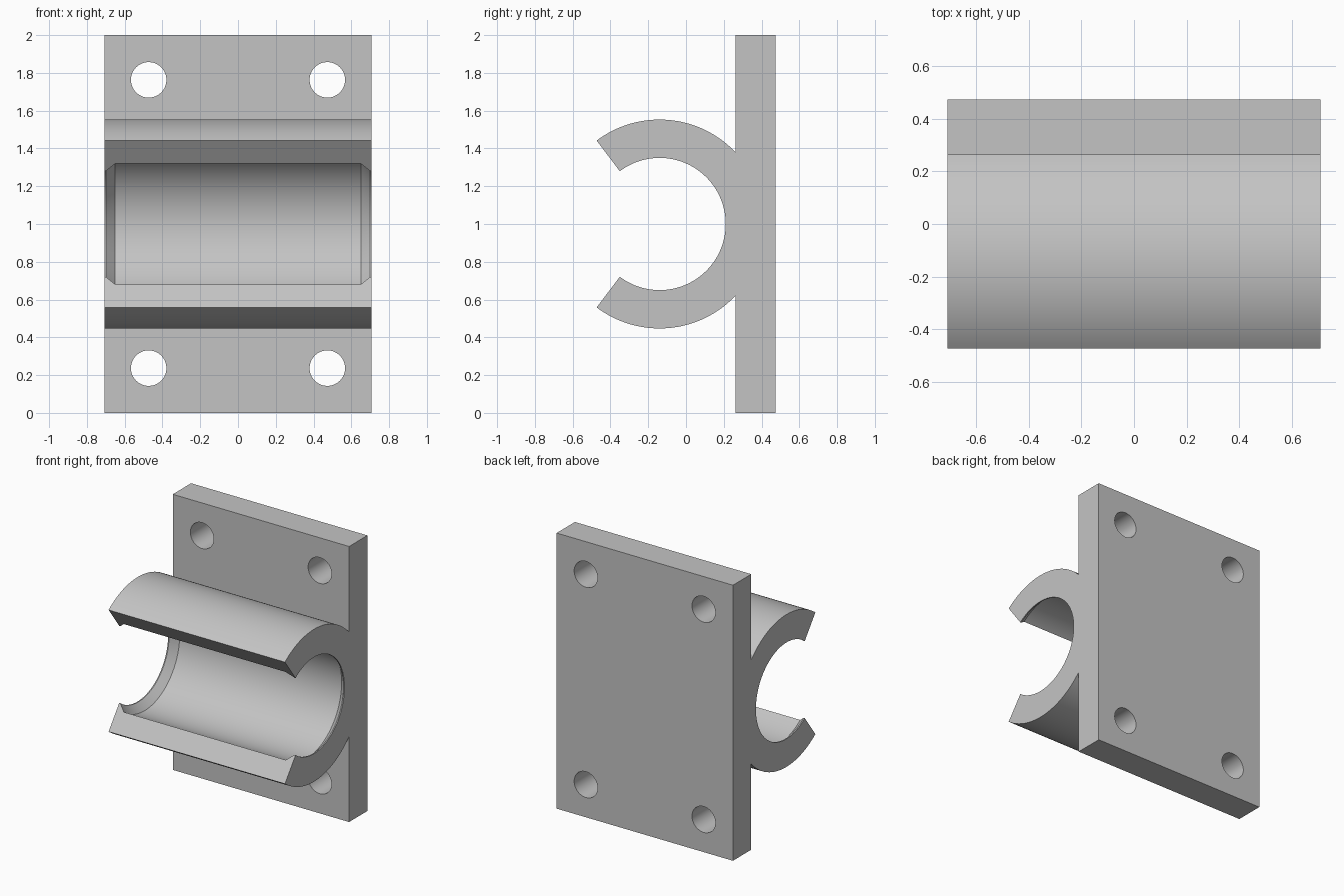
import bpy, bmesh, math
from mathutils import Matrix, Vector

cube = bpy.data.objects.get("Cube")
if cube:
    bpy.data.objects.remove(cube, do_unlink=True)

# Main dimensions
HALF_W = 0.708                    # half width along x
BACK, FRONT = 0.473, 0.263        # plate faces in y
CY, CZ = -0.14, 1.0               # clamp axis
R_OUT, R_LIP, R_BORE = 0.553, 0.35, 0.4
OPEN = math.radians(127)          # where the jaws end, measured from +y

grey = bpy.data.materials.new("plain grey")
grey.use_nodes = True
colour = (0.55, 0.55, 0.55, 1)
grey.diffuse_color = colour
grey.node_tree.nodes["Principled BSDF"].inputs["Base Color"].default_value = colour


def finish(name, bm):
    bmesh.ops.recalc_face_normals(bm, faces=bm.faces)
    mesh = bpy.data.meshes.new(name)
    bm.to_mesh(mesh)
    bm.free()
    mesh.materials.append(grey)
    obj = bpy.data.objects.new(name, mesh)
    bpy.context.collection.objects.link(obj)
    return obj


def arc(radius, start, end, steps):
    angles = [start + (end - start) * i / steps for i in range(steps + 1)]
    return [(CY + radius * math.cos(a), CZ + radius * math.sin(a)) for a in angles]


# Plate and open clamp as one side profile, extruded across the width
join = math.acos((FRONT - CY) / R_OUT)
profile = [(FRONT, 0), (BACK, 0), (BACK, 2), (FRONT, 2)]
profile += arc(R_OUT, join, OPEN, 32)
profile += arc(R_LIP, OPEN, -OPEN, 88)
profile += arc(R_OUT, -OPEN, -join, 32)
bm = bmesh.new()
side = bm.faces.new([bm.verts.new((-HALF_W, y, z)) for y, z in profile])
extruded = bmesh.ops.extrude_face_region(bm, geom=[side])["geom"]
bmesh.ops.translate(bm, vec=(2 * HALF_W, 0, 0),
                    verts=[v for v in extruded if isinstance(v, bmesh.types.BMVert)])
bracket = finish("pipe_clamp_bracket", bm)

# Cutter for the wider bore between the bevelled end lips
bm = bmesh.new()
outline = [(-0.75, 0), (-0.75, 0.3), (-0.65, R_BORE), (0.65, R_BORE), (0.75, 0.3), (0.75, 0)]
verts = [bm.verts.new((x, CY, CZ + r)) for x, r in outline]
edges = [bm.edges.new(pair) for pair in zip(verts, verts[1:])]
bmesh.ops.spin(bm, geom=verts + edges, cent=(0, CY, CZ), axis=(1, 0, 0),
               angle=2 * math.pi, steps=128)
bmesh.ops.remove_doubles(bm, verts=bm.verts, dist=0.0005)
cutters = [finish("bore_cutter", bm)]

# Cutters for the four screw holes
bm = bmesh.new()
for x in (-0.473, 0.473):
    for z in (0.237, 1.763):
        place = Matrix.Translation(Vector((x, BACK, z))) @ Matrix.Rotation(math.pi / 2, 4, 'X')
        bmesh.ops.create_cone(bm, cap_ends=True, segments=48, radius1=0.094,
                              radius2=0.094, depth=0.6, matrix=place)
cutters.append(finish("screw_hole_cutter", bm))

# Cut, then remove the cutters
bpy.ops.object.select_all(action='DESELECT')
bpy.context.view_layer.objects.active = bracket
bracket.select_set(True)
for cutter in cutters:
    cutter.hide_render = True
    cut = bracket.modifiers.new(cutter.name, 'BOOLEAN')
    cut.operation = 'DIFFERENCE'
    cut.solver = 'EXACT'
    cut.object = cutter
    bpy.ops.object.modifier_apply(modifier=cut.name)
    bpy.data.objects.remove(cutter, do_unlink=True)

bpy.ops.object.shade_smooth_by_angle(angle=math.radians(30))
